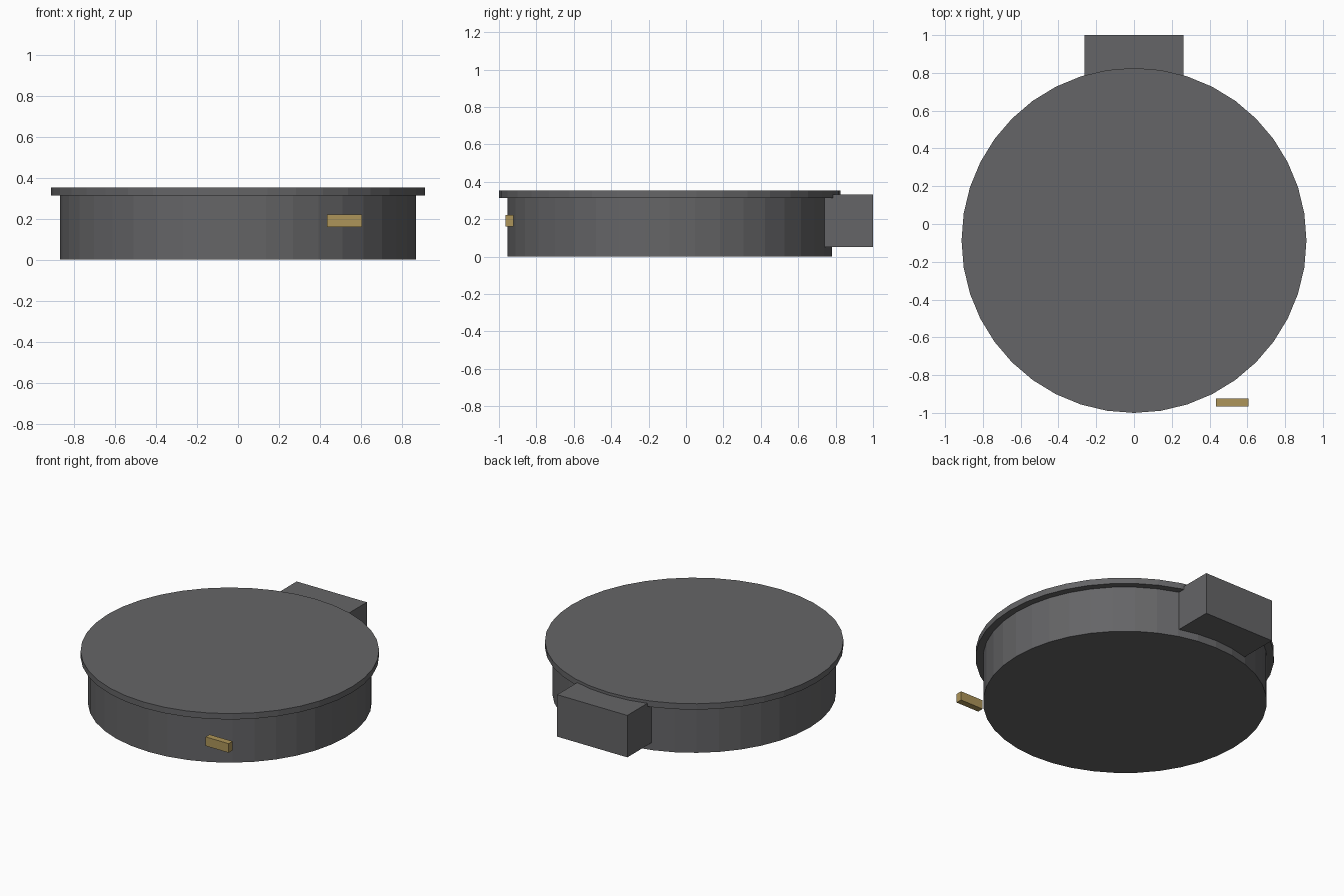
import bpy

if "Cube" in bpy.data.objects:
    bpy.data.objects.remove(bpy.data.objects["Cube"])

CY = -0.087  # centre of the round parts


def material(name, rgb):
    m = bpy.data.materials.new(name)
    m.diffuse_color = (*rgb, 1)
    m.use_nodes = True
    m.node_tree.nodes["Principled BSDF"].inputs["Base Color"].default_value = m.diffuse_color
    return m


DARK = material("dark_grey", (0.13, 0.13, 0.135))
BRASS = material("brass", (0.42, 0.30, 0.10))


def finish(name, mat):
    ob = bpy.context.object
    ob.name = name
    ob.data.materials.append(mat)


def disc(name, radius, z0, z1, mat):
    bpy.ops.mesh.primitive_cylinder_add(vertices=40, radius=radius, depth=z1 - z0,
                                        location=(0, CY, (z0 + z1) / 2))
    finish(name, mat)


def box(name, lo, hi, mat):
    bpy.ops.mesh.primitive_cube_add(size=1, location=[(a + b) / 2 for a, b in zip(lo, hi)])
    bpy.context.object.scale = [b - a for a, b in zip(lo, hi)]
    bpy.ops.object.transform_apply(location=False, rotation=False, scale=True)
    finish(name, mat)


# Round body with overhanging lid
disc("body", 0.868, 0, 0.312, DARK)
disc("lid", 0.913, 0.312, 0.352, DARK)
# Block at the back, sunk into the body wall
box("back_block", (-0.262, 0.70, 0.05), (0.262, 1.0, 0.333), DARK)
# Small brass tab at the front
box("front_tab", (0.434, -0.965, 0.16), (0.606, -0.923, 0.221), BRASS)
